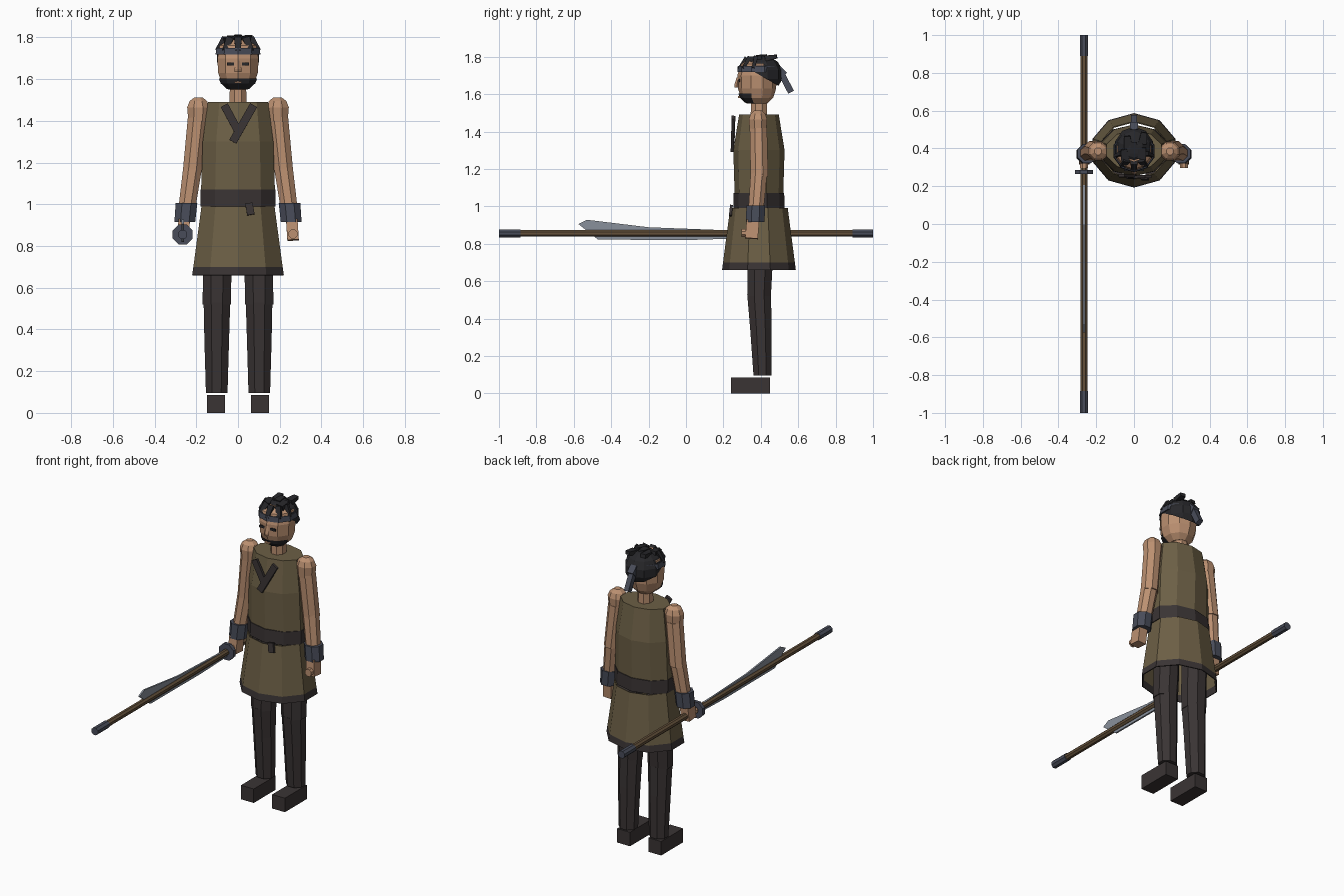
import bpy, bmesh, math
from mathutils import Vector

if "Cube" in bpy.data.objects:
    bpy.data.objects.remove(bpy.data.objects["Cube"])


def material(name, r, g, b):
    m = bpy.data.materials.new(name)
    m.diffuse_color = (r, g, b, 1)
    m.use_nodes = True
    m.node_tree.nodes["Principled BSDF"].inputs["Base Color"].default_value = m.diffuse_color
    return m


OLIVE = material("olive cloth", 0.15, 0.115, 0.06)
DARK = material("dark cloth", 0.042, 0.034, 0.034)
SKIN = material("skin", 0.50, 0.28, 0.165)
HAIR = material("black hair", 0.02, 0.02, 0.023)
SLATE = material("slate cloth", 0.065, 0.072, 0.1)
WOOD = material("brown wood", 0.125, 0.08, 0.042)
STEEL = material("grey steel", 0.25, 0.28, 0.33)


def finish(name, bm, *mats):
    bmesh.ops.recalc_face_normals(bm, faces=bm.faces[:])
    mesh = bpy.data.meshes.new(name)
    bm.to_mesh(mesh)
    bm.free()
    for m in mats:
        mesh.materials.append(m)
    ob = bpy.data.objects.new(name, mesh)
    bpy.context.collection.objects.link(ob)
    return ob


def skin_rings(bm, rings, caps):
    n = len(rings[0])
    for a, b in zip(rings, rings[1:]):
        for i in range(n):
            j = (i + 1) % n
            bm.faces.new((a[i], a[j], b[j], b[i]))
    if caps:
        bm.faces.new(rings[0])
        bm.faces.new(rings[-1])


def loft(sections, n, phase=90.0, caps=True):
    """Horizontal rings (x, y, z, rx, ry) joined into a tube."""
    bm = bmesh.new()
    rings = []
    for x, y, z, rx, ry in sections:
        angles = [math.radians(phase) + math.tau * i / n for i in range(n)]
        rings.append([bm.verts.new((x + rx * math.cos(a), y + ry * math.sin(a), z))
                      for a in angles])
    skin_rings(bm, rings, caps)
    return bm


def prism(name, p, q, w, d, mat, n=4, taper=1.0):
    """Bar from p to q, w wide and d deep; a box when n is 4."""
    p, q = Vector(p), Vector(q)
    up = (q - p).normalized()
    side = Vector((1, 0, 0))
    side = (side - up * side.dot(up)).normalized()
    deep = up.cross(side)
    k = math.sqrt(0.5) if n == 4 else 0.5
    bm = bmesh.new()
    rings = []
    for c, s in ((p, 1.0), (q, taper)):
        angles = [math.tau * (i + 0.5) / n for i in range(n)]
        rings.append([bm.verts.new(c + side * (w * k * s * math.cos(a))
                                   + deep * (d * k * s * math.sin(a))) for a in angles])
    skin_rings(bm, rings, True)
    return finish(name, bm, mat)


def thicken(ob, t):
    mod = ob.modifiers.new("thickness", "SOLIDIFY")
    mod.thickness = t
    mod.offset = -1


# Tunic: torso, belt and open skirt with a dark hem
Y = 0.39
finish("torso", loft([(0, Y, 0.99, .180, .130), (0, Y, 1.07, .186, .130),
                      (0, Y, 1.30, .178, .137), (0, Y, 1.49, .152, .106)], 10), OLIVE)
finish("belt", loft([(0, Y, 0.99, .189, .137), (0, Y, 1.07, .189, .135)], 10), DARK)
bm = loft([(0, Y, .66, .231, .197), (0, Y, .70, .225, .192), (0, Y, .99, .184, .154)],
          10, caps=False)
for f in bm.faces:
    f.material_index = 1 if f.calc_center_median().z < .70 else 0
thicken(finish("skirt", bm, OLIVE, DARK), 0.006)
prism("belt_knot", (.052, .243, 1.005), (.062, .237, .95), .036, .015, DARK)

# Crossed collar strips
prism("collar_strip_long", (.075, .252, 1.475), (-.025, .247, 1.30), .038, .016, DARK)
prism("collar_strip_short", (-.066, .256, 1.475), (.004, .252, 1.345), .038, .016, DARK)

# Limbs, once per side
for s, side in ((-1, "right"), (1, "left")):
    finish(side + "_shoulder", loft([(s * .19, .385, 1.40, .052, .048),
                                     (s * .19, .385, 1.465, .058, .053),
                                     (s * .19, .385, 1.495, .045, .042),
                                     (s * .19, .385, 1.513, .020, .020)], 8, 22.5), SKIN)
    finish(side + "_upper_arm", loft([(s * .192, .387, 1.42, .052, .050),
                                      (s * .219, .392, 1.16, .049, .051)], 8, 22.5), SKIN)
    finish(side + "_forearm", loft([(s * .217, .390, 1.18, .049, .048),
                                    (s * .245, .374, .98, .044, .044)], 8, 22.5), SKIN)
    finish(side + "_wrist_guard", loft([(s * .247, .373, 1.005, .056, .054),
                                        (s * .255, .370, .915, .054, .054)], 8, 22.5), SLATE)
    prism(side + "_palm", (s * .258, .358, .925), (s * .264, .350, .828), .055, .068, SKIN)
    prism(side + "_fingers", (s * .264, .297, .857), (s * .264, .345, .857), .046, .046, SKIN, 8)
    # Legs and feet
    finish(side + "_thigh", loft([(s * .10, .40, .95, .072, .075),
                                  (s * .10, .395, .66, .074, .072),
                                  (s * .102, .391, .52, .073, .068)], 8, 22.5), DARK)
    finish(side + "_shin", loft([(s * .101, .391, .53, .069, .069),
                                 (s * .102, .400, .35, .064, .062),
                                 (s * .102, .409, .095, .056, .052)], 8, 22.5), DARK)
    prism(side + "_foot", (s * .105, .24, .0425), (s * .105, .45, .0425), .086, .085, DARK)
    # Eye plate
    prism(side + "_eye", (s * .036, .280, 1.673), (s * .036, .289, 1.673), .034, .014, HAIR)

# Neck, head and nose
finish("neck", loft([(0, .39, 1.47, .044, .048), (0, .39, 1.59, .042, .046)], 8, 22.5), SKIN)
finish("head", loft([(0, .38, 1.55, .050, .055), (0, .38, 1.58, .082, .086),
                     (0, .38, 1.63, .100, .102), (0, .38, 1.70, .104, .105),
                     (0, .385, 1.76, .092, .094), (0, .39, 1.79, .05, .06)], 10), SKIN)
finish("nose", loft([(0, .275, 1.635, .018, .016), (0, .272, 1.648, .017, .014),
                     (0, .280, 1.69, .009, .009)], 4), SKIN)

# Beard: front half of a shell around the jaw
bm = loft([(0, .38, 1.552, .055, .061), (0, .38, 1.58, .087, .092),
           (0, .38, 1.602, .096, .099)], 10, caps=False)
bmesh.ops.delete(bm, geom=[f for f in bm.faces if f.calc_center_median().y > .345],
                 context="FACES")
finish("beard", bm, HAIR)
prism("mouth", (0, .279, 1.585), (0, .288, 1.585), .034, .009, SKIN)

# Hair cap, cut along a line sloping down to the nape
bm = bmesh.new()
bmesh.ops.create_uvsphere(bm, u_segments=10, v_segments=7, radius=1)
for v in bm.verts:
    v.co = Vector((v.co.x * .108, v.co.y * .116 + .402, v.co.z * .105 + 1.705))
bmesh.ops.bisect_plane(bm, geom=bm.verts[:] + bm.edges[:] + bm.faces[:],
                       plane_co=(0, .38, 1.71), plane_no=(0, .5, .87), clear_inner=True)
finish("hair_cap", bm, HAIR)

# Forehead locks and rough tufts on the crown
for i, deg in enumerate((-165, -128, -90, -52, -15)):
    c, k = math.cos(math.radians(deg)), math.sin(math.radians(deg))
    prism(f"forehead_lock_{i}", (c * .062, .39 + k * .066, 1.795),
          (c * .101, .385 + k * .102, 1.735), .036, .022, HAIR, 4, .7)
for i, (x, y) in enumerate(((-.045, .36), (.04, .37), (-.03, .43), (.045, .45), (0, .40))):
    prism(f"crown_tuft_{i}", (x, y - .025, 1.782 + .003 * i), (x * 1.2, y + .035, 1.795 + .002 * i),
          .045, .03, HAIR, 4, .7)

# Headband with a hanging tail
thicken(finish("headband", loft([(0, .385, 1.718, .113, .111), (0, .385, 1.75, .109, .108)],
                                10, caps=False), SLATE), 0.006)
prism("headband_knot", (0, .49, 1.735), (0, .525, 1.70), .04, .04, SLATE)
prism("headband_tail", (0, .507, 1.715), (0, .562, 1.61), .03, .034, SLATE)

# Long staff with end caps and a hand guard
X, Z = -.265, .855
prism("staff", (X, -.95, Z), (X, .95, Z), .038, .038, WOOD, 8)
prism("front_cap", (X, -1, Z), (X, -.885, Z), .047, .047, SLATE, 8)
prism("rear_cap", (X, .89, Z), (X, 1, Z), .047, .047, SLATE, 8)
prism("hand_guard", (X, .265, Z), (X, .287, Z), .104, .104, SLATE, 8)

# Flat blade lying along the staff
outline = [(.27, .870), (.22, .872), (-.20, .888), (-.53, .928), (-.575, .905),
           (-.47, .822), (.02, .820), (.27, .828)]
bm = bmesh.new()
face = bm.faces.new([bm.verts.new((X - .005, y, z)) for y, z in outline])
new = bmesh.ops.extrude_face_region(bm, geom=[face])["geom"]
bmesh.ops.translate(bm, vec=(.01, 0, 0), verts=[g for g in new if isinstance(g, bmesh.types.BMVert)])
finish("blade", bm, STEEL)
